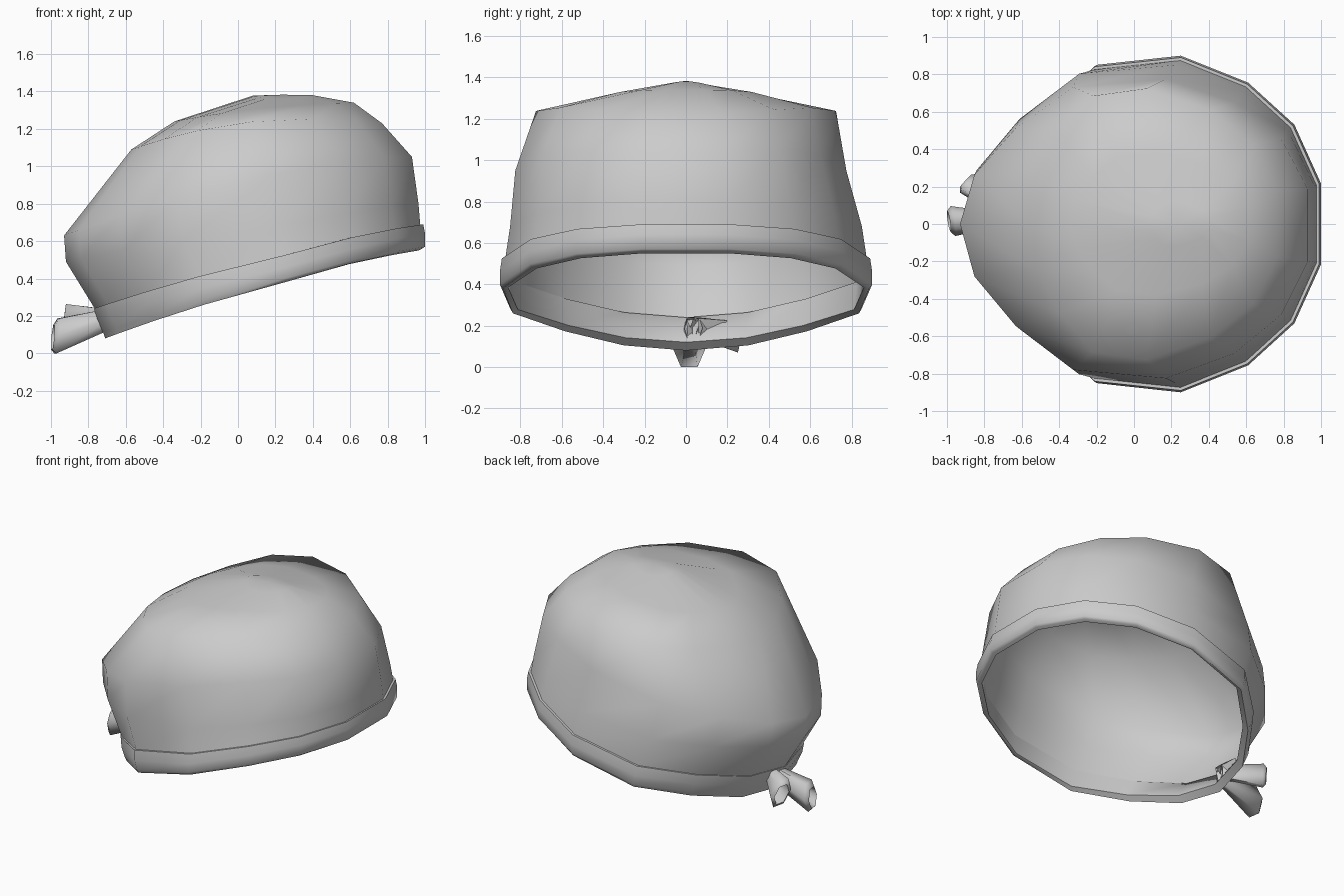
import bpy, bmesh, math
from mathutils import Vector

if "Cube" in bpy.data.objects:
    bpy.data.objects.remove(bpy.data.objects["Cube"])

# plan outline of the head opening: (lengthwise -1..1, sideways -1..1)
HALF = [(1, .24), (.81, .59), (.48, .84), (0, 1), (-.45, .945), (-.73, .66), (-.93, .34)]
OUTLINE = HALF + [(-1, 0)] + [(u, -v) for u, v in reversed(HALF)]


def ring(xf, zf, xb, zb, w, zm, mid=.25, shift=0):
    """Tilted ring through a front point, a back point and the two side points."""
    pts = []
    for u, v in OUTLINE:
        x = mid + (u * (xf - mid) if u > 0 else u * (mid - xb))
        z = zm + (zf - zb) / 2 * u + ((zf + zb) / 2 - zm) * u * u
        pts.append(Vector((x, v * w + shift * abs(v), z)))
    return pts


def loft(name, rings, wrap=False, apex=None, angle=50):
    """Skin a list of closed rings, optionally closed into a loop or to a point."""
    bm = bmesh.new()
    vs = [[bm.verts.new(p) for p in r] for r in rings]
    n = len(vs[0])
    pairs = list(zip(vs, vs[1:])) + ([(vs[-1], vs[0])] if wrap else [])
    for a, b in pairs:
        for i in range(n):
            j = (i + 1) % n
            bm.faces.new((a[i], a[j], b[j], b[i]))
    if apex:
        top = bm.verts.new(apex)
        for i in range(n):
            bm.faces.new((vs[-1][i], vs[-1][(i + 1) % n], top))
    bmesh.ops.recalc_face_normals(bm, faces=bm.faces[:])
    me = bpy.data.meshes.new(name)
    bm.to_mesh(me)
    bm.free()
    ob = bpy.data.objects.new(name, me)
    bpy.context.collection.objects.link(ob)
    bpy.ops.object.select_all(action='DESELECT')
    ob.select_set(True)
    bpy.context.view_layer.objects.active = ob
    bpy.ops.object.shade_smooth_by_angle(angle=math.radians(angle))
    return ob


# cloth crown: steep walls, then a gently arched top
loft("cap_crown", [
    ring(.975, .68, -.76, .23, .875, .515),
    ring(.965, .80, -.92, .49, .85, .68, .22),
    ring(.93, 1.05, -.93, .63, .80, .95, .17, -.025),
    ring(.77, 1.23, -.57, 1.09, .725, 1.238, .07),
    ring(.62, 1.34, -.34, 1.24, .38, 1.31, .12),
    ring(.40, 1.38, .08, 1.378, .12, 1.36, .22),
], apex=(.24, 0, 1.383), angle=75)

# rolled band around the opening, tucked against the crown
loft("head_band", [
    ring(.985, .56, -.71, .08, .885, .38),
    ring(1.0, .57, -.72, .11, .90, .40),
    ring(1.0, .64, -.755, .18, .90, .46),
    ring(.99, .69, -.77, .24, .89, .525),
    ring(.973, .685, -.757, .24, .873, .525),
    ring(.965, .55, -.67, .12, .86, .385),
], wrap=True, angle=62)


# tied ends: flared, hollow cloth tails
def tail(name, start, end, side0, up0, side1, up1):
    a, b = Vector(start), Vector(end)
    s0, t0, s1, t1 = map(Vector, (side0, up0, side1, up1))
    shape = [(math.cos(k * math.pi / 3), math.sin(k * math.pi / 3)) for k in range(6)]
    hexagon = lambda c, s, t, f=1: [c + (s * p + t * q) * f for p, q in shape]
    mid, deep = a.lerp(b, .93), a.lerp(b, .55)
    loft(name, [hexagon(a, s0, t0), hexagon(mid, s1, t1),
                hexagon(b, s1, t1, .7), hexagon(deep, s1, t1, .45)], apex=deep, angle=70)


tail("tie_tail_middle", (-.68, .025, .185), (-.99, .015, .086),
     (0, .03, 0), (0, 0, .065), (-.012, .08, 0), (.01, 0, .108))
tail("tie_tail_side", (-.68, .05, .19), (-.90, .23, .165),
     (.015, .03, 0), (0, 0, .05), (.045, .05, -.02), (-.015, -.01, .1))

# small web of gathered cloth on the inside, behind the knot
loft("inner_gather", [
    [Vector((-.67, 0, .24)), Vector((-.67, .06, .24)), Vector((-.69, .06, .13)), Vector((-.69, .01, .13))],
    [Vector((-.69, 0, .24)), Vector((-.67, .20, .225)), Vector((-.69, .19, .21)), Vector((-.70, .05, .13))],
], angle=30)
